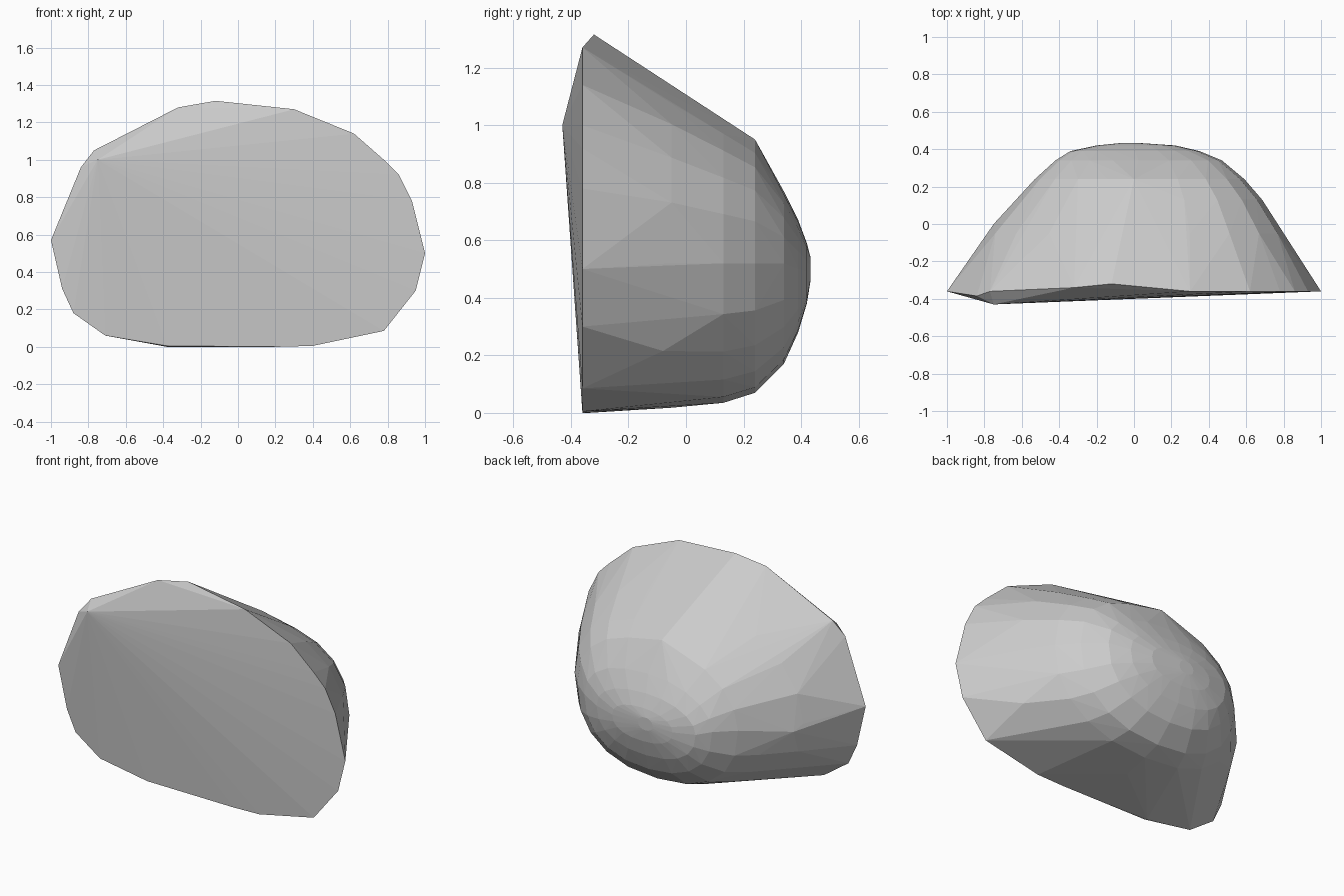
import bpy, bmesh, math

if "Cube" in bpy.data.objects:
    bpy.data.objects.remove(bpy.data.objects["Cube"])

# Hand-read silhouette points (x, y, z) of the faceted boulder
front_rim = [(-1, .57), (-.94, .31), (-.88, .18), (-.71, .06), (-.38, .005), (.4, .005),
             (.78, .085), (.95, .3), (1, .5), (.93, .78), (.86, .92), (.78, 1.0),
             (.62, 1.14), (.3, 1.27)]
points = [(x, -.36, z) for x, z in front_rim]
points += [(-.77, -.36, 1.05), (-.84, -.385, .96), (-.75, -.43, 1.0),    # front corner
           (-.12, -.32, 1.315), (-.32, -.34, 1.28),                      # crest
           (.22, -.36, 0), (-.38, -.34, 0),                              # base
           (0, .24, .95), (.74, -.08, .215), (-.75, 0, .48)]             # main ridges

# Back dome: rounded slices (y, left x, right x, low z, high z, widest z)
slices = [(-.05, -.78, .80, .018, 1.10, .52),
          (.13, -.625, .685, .035, .99, .52),
          (.24, -.53, .59, .07, .92, .52),
          (.34, -.42, .47, .17, .77, .52),
          (.39, -.34, .35, .28, .67, .50),
          (.42, -.2, .22, .38, .59, .49),
          (.433, -.07, .03, .46, .54, .50)]


def soft(v, e):
    """Signed power: e below 1 makes the slice boxier."""
    return math.copysign(abs(v) ** e, v)


for y, xl, xr, zl, zh, zm in slices:
    for i in range(20):
        a = 2 * math.pi * i / 20
        c, s = math.cos(a), math.sin(a)
        # fuller on the right and below, flatter at the upper left
        e = 1.0 if (c < 0 and s > 0) else .86
        x = (xl + xr) / 2 + (xr - xl) / 2 * soft(c, e)
        z = zm + (zh - zm if s > 0 else zm - zl) * soft(s, e)
        points.append((x, y, z))

# Faceted skin wrapped around the points
bm = bmesh.new()
for p in points:
    bm.verts.new(p)
bmesh.ops.convex_hull(bm, input=bm.verts)
loose = [v for v in bm.verts if not v.link_faces]
bmesh.ops.delete(bm, geom=loose, context='VERTS')
bmesh.ops.recalc_face_normals(bm, faces=bm.faces)
mesh = bpy.data.meshes.new("boulder")
bm.to_mesh(mesh)
bm.free()
boulder = bpy.data.objects.new("boulder", mesh)
bpy.context.collection.objects.link(boulder)
